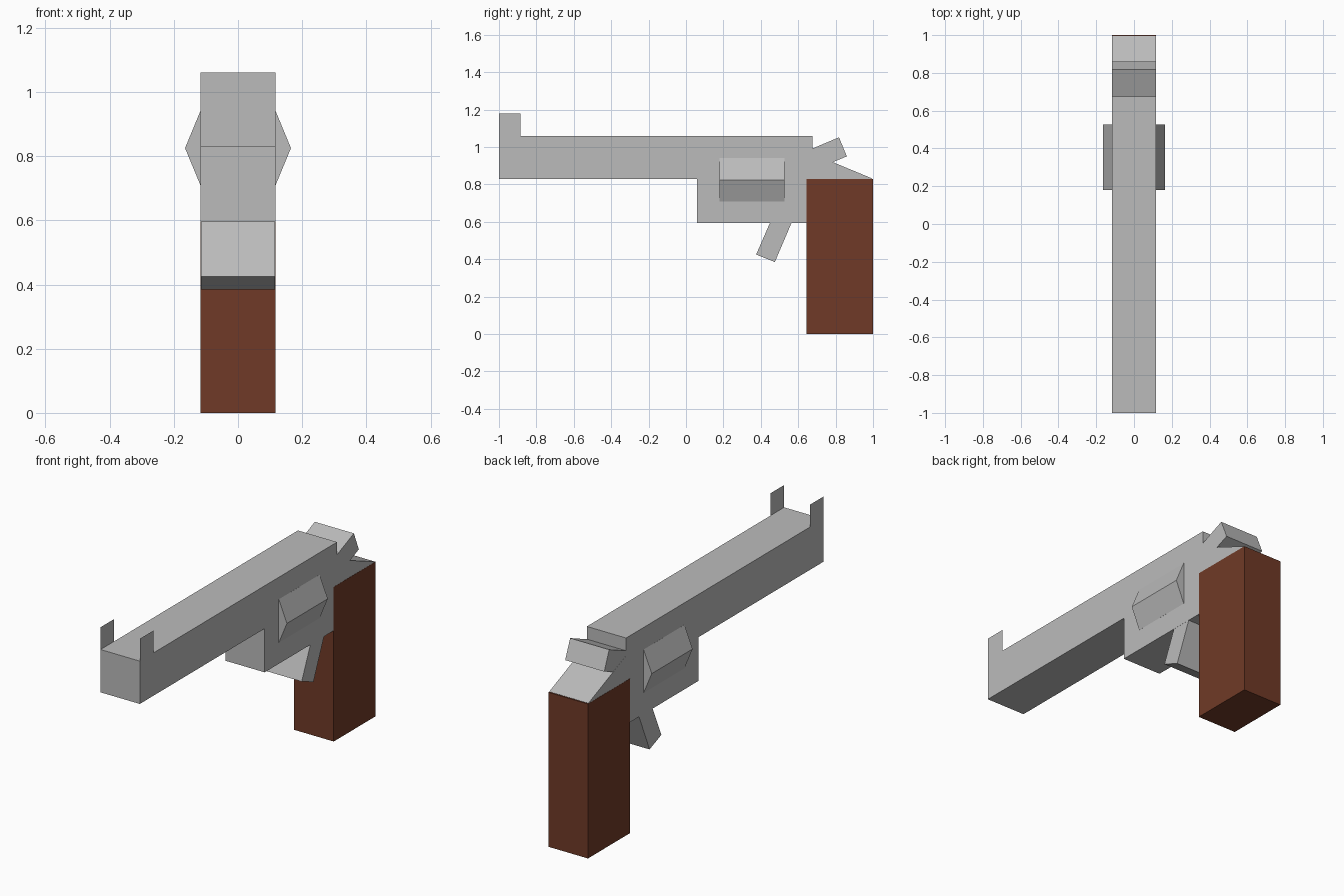
import bpy, bmesh
from math import radians
from mathutils import Matrix

cube = bpy.data.objects.get("Cube")
if cube:
    bpy.data.objects.remove(cube, do_unlink=True)


def material(name, color):
    m = bpy.data.materials.new(name)
    m.use_nodes = True
    m.diffuse_color = color
    bsdf = next(n for n in m.node_tree.nodes if n.type == 'BSDF_PRINCIPLED')
    bsdf.inputs["Base Color"].default_value = color
    return m


steel = material("grey steel", (0.5, 0.5, 0.5, 1))
wood = material("brown wood", (0.16, 0.042, 0.02, 1))


def finish(name, bm, mat):
    mesh = bpy.data.meshes.new(name)
    bm.to_mesh(mesh)
    bm.free()
    mesh.materials.append(mat)
    obj = bpy.data.objects.new(name, mesh)
    bpy.context.collection.objects.link(obj)
    return obj


def slab(name, profile, half, mat):
    """Extrude a (y, z) side profile across the width."""
    bm = bmesh.new()
    face = bm.faces.new([bm.verts.new((-half, y, z)) for y, z in profile])
    out = bmesh.ops.extrude_face_region(bm, geom=[face])
    moved = [v for v in out["geom"] if isinstance(v, bmesh.types.BMVert)]
    bmesh.ops.translate(bm, verts=moved, vec=(2 * half, 0, 0))
    bmesh.ops.recalc_face_normals(bm, faces=bm.faces)
    return finish(name, bm, mat)


W = 0.1165

# Barrel and frame with the sloping tail above the grip
slab("barrel_and_frame", [
    (-1, 0.83), (0.06, 0.83), (0.06, 0.595), (0.7, 0.595), (0.9, 0.7),
    (0.995, 0.832), (0.675, 0.965), (0.675, 1.06), (-1, 1.06)], W, steel)

# Grip
slab("grip", [(0.645, 0), (1, 0), (1, 0.83), (0.645, 0.83)], W + 0.001, wood)

# Hammer and trigger, both running into the frame
slab("hammer", [(0.6, 0.96), (0.64, 0.86), (0.86, 0.95), (0.818, 1.052)],
     W - 0.0005, steel)
slab("trigger", [(0.375, 0.425), (0.475, 0.385), (0.59, 0.655), (0.475, 0.655)],
     W - 0.0005, steel)

# Eight-sided cylinder, ridge pointing sideways
bm = bmesh.new()
bmesh.ops.create_cone(bm, cap_ends=True, segments=8, radius1=0.165,
                      radius2=0.165, depth=0.347,
                      matrix=Matrix.Translation((0, 0.353, 0.825))
                      @ Matrix.Rotation(radians(90), 4, 'X'))
finish("cylinder", bm, steel)

# Paper-thin sight blades at the muzzle
for side, x in (("left", W), ("right", -W)):
    bm = bmesh.new()
    corners = [(-1, 1.06), (-0.885, 1.06), (-0.885, 1.18), (-1, 1.18)]
    face = bm.faces.new([bm.verts.new((x, y, z)) for y, z in corners])
    if x < 0:
        face.normal_flip()
    finish(side + "_sight", bm, steel)
